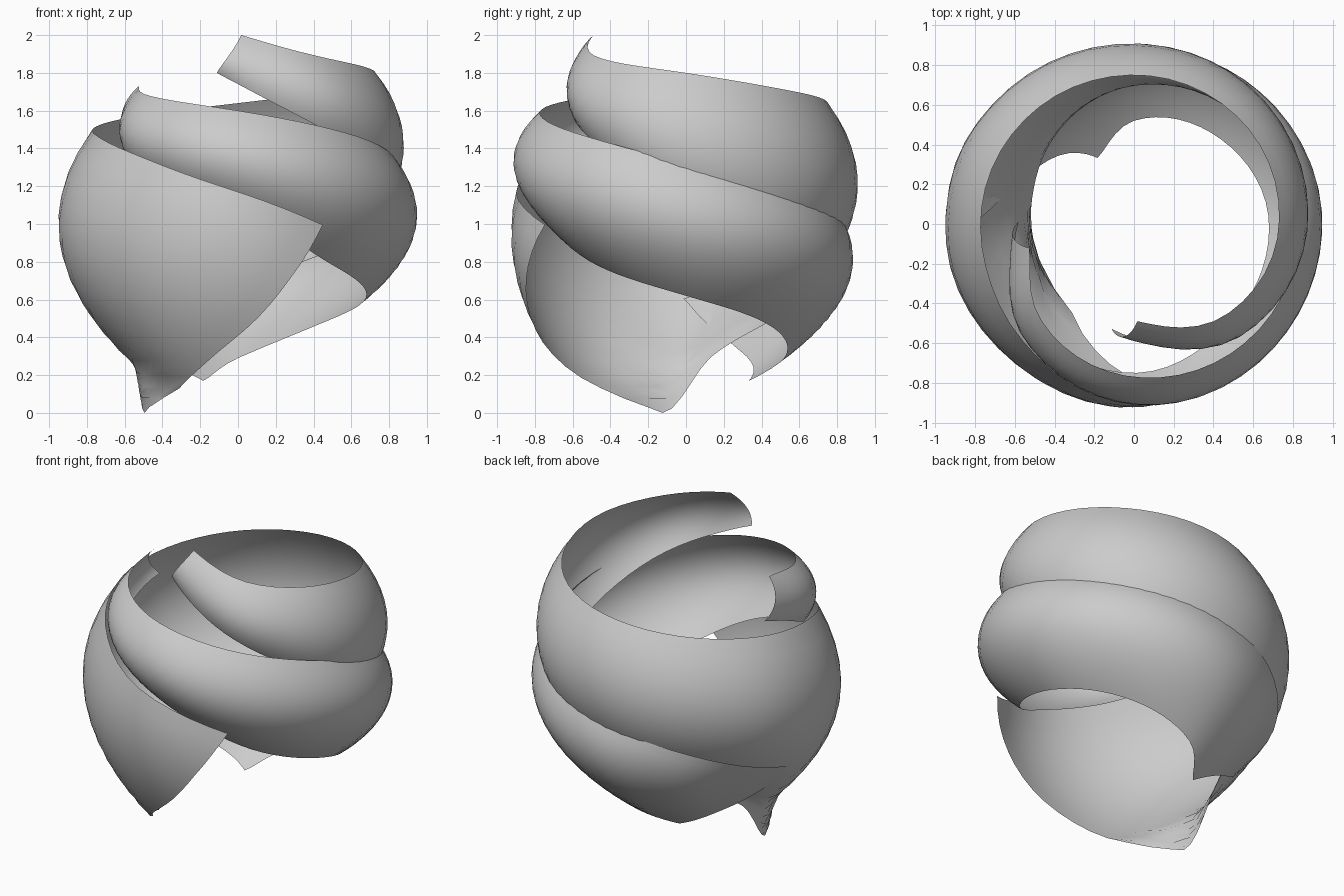
import bpy, math

if "Cube" in bpy.data.objects:
    bpy.data.objects.remove(bpy.data.objects["Cube"])

def interp(keys, x):
    """Smooth monotone interpolation of key rows (x, a, b, ...)."""
    x = min(max(x, keys[0][0]), keys[-1][0])
    n = len(keys)
    i = max(k for k in range(n - 1) if keys[k][0] <= x)

    def secant(k, c):
        return (keys[k + 1][c] - keys[k][c]) / (keys[k + 1][0] - keys[k][0])

    def slope(k, c):
        if k == 0:
            return secant(0, c)
        if k == n - 1:
            return secant(n - 2, c)
        a, b = secant(k - 1, c), secant(k, c)
        return 2 * a * b / (a + b) if a * b > 0 else 0.0

    h = keys[i + 1][0] - keys[i][0]
    t = (x - keys[i][0]) / h
    out = []
    for c in range(1, len(keys[0])):
        p, q = keys[i][c], keys[i + 1][c]
        out.append(p * (1 + 2 * t) * (1 - t) ** 2 + q * t * t * (3 - 2 * t)
                   + h * slope(i, c) * t * (1 - t) ** 2
                   + h * slope(i + 1, c) * t * t * (t - 1))
    return out

def ribbon(name, sections, lips, start, end, columns=52, rows=16):
    """Bulging band wound round the z axis; start/end give the trim angle by height.
    lips: how far up the section the bulge begins, by angle."""
    verts, faces = [], []
    for j in range(rows + 1):
        v = (j / rows) ** 1.4
        a0 = start[0] + (start[1] - start[0]) * v
        a1 = interp(end, v)[0]
        for i in range(columns + 1):
            ang = a0 + (a1 - a0) * i / columns
            rt, zt, rb, zb, bulge = interp(sections, ang)
            lip = interp(lips, ang)[0]
            w = max(0, (v - lip) / (1 - lip))
            r = rb + (rt - rb) * v + bulge * 4 * w * (1 - w)
            a = math.radians(ang)
            verts.append((r * math.cos(a), r * math.sin(a), zb + (zt - zb) * v))
    n = columns + 1
    for j in range(rows):
        for i in range(columns):
            k = j * n + i
            faces.append((k, k + 1, k + n + 1, k + n))
    mesh = bpy.data.meshes.new(name)
    mesh.from_pydata(verts, [], faces)
    for p in mesh.polygons:
        p.use_smooth = True
    ob = bpy.data.objects.new(name, mesh)
    bpy.context.collection.objects.link(ob)
    return ob

# Upper band: angle, top radius, top z, bottom radius, bottom z, bulge
upper = [
    (-102, .47, 2.03, .54, 1.80, .05),
    (-88, .49, 2.00, .58, 1.73, .05),
    (-45, .65, 1.88, .73, 1.46, .09),
    (0, .73, 1.80, .78, 1.12, .12),
    (45, .75, 1.71, .76, .88, .15),
    (90, .75, 1.64, .70, .68, .183),
    (135, .76, 1.57, .59, .47, .245),
    (165, .77, 1.52, .53, .30, .285),
    (194, .775, 1.47, .51, .00, .275),
    (225, .81, 1.38, .50, .00, .235),
    (270, .90, 1.17, .50, .00, .16),
    (302, .87, .99, .50, .00, .14)]
ribbon("upper_spiral_band", upper,
       [(-102, 0), (30, 0), (90, .05), (165, .04), (195, .17), (225, .1), (257, .05), (302, 0)],
       (-102, -88),
       [(0, 194), (.1, 236), (.225, 257), (.44, 277), (.71, 290), (1, 301)])

# Lower band, a quarter turn behind the first
lower = [
    (-182, .53, 1.74, .58, 1.50, .04),
    (-167, .54, 1.73, .62, 1.45, .05),
    (-135, .67, 1.68, .72, 1.28, .10),
    (-90, .77, 1.60, .75, 1.07, .15),
    (-45, .82, 1.48, .69, .79, .18),
    (0, .84, 1.32, .68, .62, .18),
    (45, .85, 1.14, .61, .47, .17),
    (90, .845, .98, .52, .29, .16),
    (119, .86, .88, .38, .17, .14),
    (150, .87, .74, .35, .13, .05),
    (182, .82, .60, .34, .12, .01)]
ribbon("lower_spiral_band", lower, [(-182, 0), (0, 0), (182, 0)], (-181, -167),
       [(0, 119), (.2, 138), (.42, 157), (.72, 173), (1, 181)])
